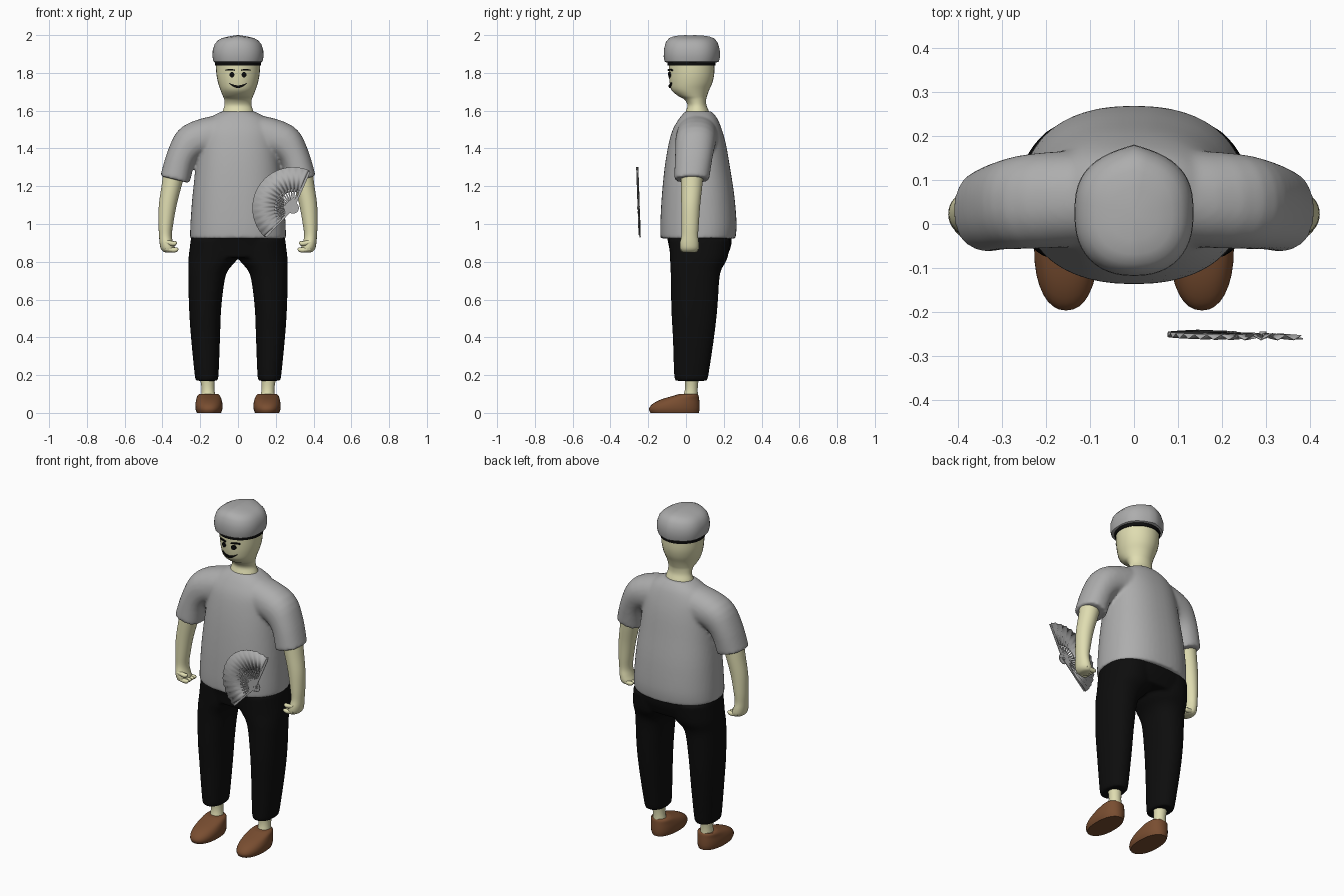
import bpy, bmesh, math
from mathutils import Matrix, Vector

if "Cube" in bpy.data.objects:
    bpy.data.objects.remove(bpy.data.objects["Cube"])


def mat(name, rgb):
    m = bpy.data.materials.new(name)
    m.diffuse_color = (*rgb, 1)
    m.use_nodes = True
    m.node_tree.nodes["Principled BSDF"].inputs["Base Color"].default_value = m.diffuse_color
    return m


GREY = mat("cloth grey", (0.42, 0.42, 0.42))
SKIN = mat("pale skin", (0.74, 0.72, 0.44))
BLACK = mat("black", (0.004, 0.004, 0.004))
BROWN = mat("shoe brown", (0.19, 0.075, 0.03))


def finish(name, bm, material, angle=40):
    bmesh.ops.recalc_face_normals(bm, faces=bm.faces[:])
    me = bpy.data.meshes.new(name)
    bm.to_mesh(me)
    bm.free()
    me.materials.append(material)
    ob = bpy.data.objects.new(name, me)
    bpy.context.collection.objects.link(ob)
    bpy.ops.object.select_all(action='DESELECT')
    ob.select_set(True)
    bpy.context.view_layer.objects.active = ob
    bpy.ops.object.shade_smooth_by_angle(angle=math.radians(angle))
    return ob


def catmull(keys, steps=4):
    """Smoothly interpolate ring tuples."""
    out = []
    for i in range(len(keys) - 1):
        p0, p1, p2, p3 = (keys[max(0, min(len(keys) - 1, j))] for j in range(i - 1, i + 3))
        for s in range(steps):
            t = s / steps
            out.append([b + 0.5 * t * (c - a + t * (2*a - 5*b + 4*c - d + t * (3*b - 3*c + d - a)))
                        for a, b, c, d in zip(p0, p1, p2, p3)])
    return out + [list(keys[-1])]


def bridge(bm, rings):
    for r, q in zip(rings, rings[1:]):
        n = len(r)
        for i in range(n):
            bm.faces.new((r[i], r[(i + 1) % n], q[(i + 1) % n], q[i]))
    bm.faces.new(rings[0])
    bm.faces.new(rings[-1])


def loft(bm, keys, side=1, e=2.0, n=32, steps=4):
    """Rings of (x, y, z, half width, half depth, tilt about y in degrees)."""
    rings = []
    for x, y, z, a, b, tilt in catmull(keys, steps):
        rot = Matrix.Rotation(math.radians(tilt * side), 3, 'Y')
        ring = []
        for i in range(n):
            c, s = math.cos(math.tau * i / n), math.sin(math.tau * i / n)
            p = Vector((a * math.copysign(abs(c) ** (2 / e), c), b * math.copysign(abs(s) ** (2 / e), s), 0))
            ring.append(bm.verts.new(rot @ p + Vector((x * side, y, z))))
        rings.append(ring)
    bridge(bm, rings)


def lv(z, y0, y1, rx, cx=0.0):
    """Level ring from its front and back limits."""
    return (cx, (y0 + y1) / 2, z, rx, (y1 - y0) / 2, 0)


def fuse(ob, iterations):
    m = ob.modifiers.new("fuse", 'REMESH')
    m.mode, m.voxel_size, m.use_smooth_shade = 'VOXEL', 0.009, True
    m = ob.modifiers.new("soften", 'SMOOTH')
    m.iterations, m.factor = iterations, 0.5


# Shirt: torso and two sleeves fused together
bm = bmesh.new()
loft(bm, [lv(.922, -.135, .262, .254), lv(1.0, -.136, .268, .252), lv(1.15, -.128, .256, .241),
          lv(1.3, -.113, .233, .223), lv(1.42, -.093, .212, .208), lv(1.5, -.07, .19, .195),
          lv(1.56, -.035, .165, .15), lv(1.597, -.003, .135, .085)], e=2.3, n=48)
for s in (1, -1):
    loft(bm, [(.08, .06, 1.465, .115, .11, 95), (.225, .052, 1.44, .103, .108, 133),
              (.297, .042, 1.36, .08, .1, 157), (.334, .03, 1.235, .08, .093, 166)], s, 2.2)
fuse(finish("shirt", bm, GREY), 8)

# Trousers: hips and two legs fused together
bm = bmesh.new()
loft(bm, [lv(.95, -.105, .24, .243), lv(.89, -.092, .24, .252), lv(.82, -.08, .215, .25)], e=2.4, n=48)
for s in (1, -1):
    loft(bm, [lv(.92, -.09, .235, .125, .125), lv(.82, -.085, .22, .13, .132), lv(.76, -.082, .188, .107, .156),
              lv(.7, -.08, .176, .096, .167), lv(.55, -.078, .166, .085, .174), lv(.4, -.07, .149, .077, .172),
              lv(.2, -.063, .119, .063, .166), lv(.17, -.056, .11, .056, .166)], s, 2.2)
fuse(finish("trousers", bm, BLACK), 6)

# Head and neck
bm = bmesh.new()
loft(bm, [lv(1.57, -.012, .13, .088), lv(1.6, .0, .12, .08), lv(1.63, .008, .108, .071),
          lv(1.66, -.01, .107, .073), lv(1.68, -.045, .112, .081), lv(1.71, -.077, .123, .093),
          lv(1.75, -.087, .14, .106), lv(1.8, -.09, .15, .115), lv(1.87, -.09, .15, .118)])
finish("head", bm, SKIN, 60)

# Hat band
bm = bmesh.new()
loft(bm, [lv(1.838, -.097, .155, .121), lv(1.87, -.1, .158, .125)], steps=1)
finish("hat_band", bm, BLACK)

# Cap: domed levels with a pointed back and a crease along the middle
bm = bmesh.new()
rings = []
for z, k in [(1.856, .9), (1.86, .96), (1.885, 1), (1.92, .99), (1.95, .92), (1.968, .8),
             (1.978, .64), (1.983, .4), (1.985, .12)]:
    ring = []
    for i in range(48):
        c, s = math.cos(math.tau * i / 48), math.sin(math.tau * i / 48)
        e = 3.0 if s > 0 else 2.3
        x = .135 * math.copysign(abs(c) ** (2 / e), c)
        point = 1 - abs(x) / .135
        y = .12 * s ** (2 / e) + .04 * point if s > 0 else -.138 * abs(s) ** (2 / e)
        lift = .015 * (1 - k * abs(x) / .135) * max(0, min(1, (z - 1.9) / .06))
        ring.append(bm.verts.new((x * k, .02 + y * k, z + lift)))
    rings.append(ring)
bridge(bm, rings)
finish("cap", bm, GREY, 50)

# Arms with curled fingers and thumb, ankles, shoes
for s, side in ((1, "left"), (-1, "right")):
    bm = bmesh.new()
    loft(bm, [(.335, .033, 1.28, .06, .06, 0), (.352, .03, 1.2, .053, .056, 0), (.372, .025, 1.1, .047, .05, 0),
              (.382, .022, 1.0, .039, .046, 0), (.384, .02, .94, .034, .044, 0), (.379, .018, .9, .036, .05, 0),
              (.371, .018, .87, .038, .05, 0), (.366, .018, .853, .028, .04, 0), (.364, .018, .848, .01, .02, 0)], s)
    fingers = [(y, .862, .315) for y in (-.018, .006, .03, .052)] + [(-.02, .896, .322)]
    for y, z, tip in fingers:
        loft(bm, [(.385, y, z + .008, .013, .013, -90), (.345, y, z, .013, .013, -90),
                  (tip + .008, y, z + .002, .011, .011, -90), (tip, y, z + .005, .003, .003, -90)], s, n=10, steps=3)
    finish(side + "_arm", bm, SKIN, 60)

    bm = bmesh.new()
    loft(bm, [lv(.2, -.01, .07, .042, .162), lv(.13, -.005, .062, .034, .159), lv(.07, -.02, .065, .04, .156)], s)
    finish(side + "_ankle", bm, SKIN)

    bm = bmesh.new()
    loft(bm, [lv(0, -.188, .068, .064, .154), lv(.02, -.196, .072, .071, .154), lv(.045, -.18, .072, .072, .154),
              lv(.07, -.135, .07, .067, .154), lv(.09, -.07, .067, .06, .155), lv(.1, -.035, .06, .05, .156)],
         s, 2.2, steps=3)
    finish(side + "_shoe", bm, BROWN, 50)


# Face details: thin plates following the front of the head
def face_y(x, z):
    t = (z - 1.735) / .065
    return .026 + .004 * t - (.111 + .009 * t) * math.sqrt(1 - (x / (.102 + .013 * t)) ** 2)


def face_plate(name, strip):
    """strip gives (x, upper z, lower z) columns."""
    bm = bmesh.new()
    cols = [[bm.verts.new((x, face_y(x, z) - .007, z)) for z in (hi, lo)] for x, hi, lo in strip]
    for a, b in zip(cols, cols[1:]):
        bm.faces.new((a[0], a[1], b[1], b[0]))
    ext = bmesh.ops.extrude_face_region(bm, geom=bm.faces[:], use_keep_orig=True)
    bmesh.ops.translate(bm, vec=(0, .009, 0), verts=[v for v in ext["geom"] if isinstance(v, bmesh.types.BMVert)])
    finish(name, bm, BLACK)


us = [i / 6 - 1 for i in range(13)]
face_plate("mouth", [(.047 * u, 1.748 - .014 * (1 - u * u), 1.744 - .024 * (1 - u * u)) for u in us])
for s, side in ((1, "left"), (-1, "right")):
    arc = [(math.cos(math.pi * i / 12), math.sin(math.pi * i / 12) + .02) for i in range(13)]
    face_plate(side + "_eye", [(s * .032 + .013 * c, 1.79 + .014 * h, 1.79 - .014 * h) for c, h in arc])
    brow = [(s * (.041 + .024 * u), 1.817 + .004 * (1 - u * u), 1.811 + .002 * (1 - u * u)) for u in us]
    face_plate(side + "_eyebrow", brow)

# Folding fan: pleated leaf, ribs and pivot pin
PX, PZ, FOLDS = .292, 1.085, 32


def fan_point(r, deg, dy=0.0, off=0.0):
    a = math.radians(deg)
    x = PX + r * math.cos(a) - off * math.sin(a)
    z = PZ + r * math.sin(a) + off * math.cos(a)
    return (x, -.252 - .035 * (z - 1.1) + dy, z)


bm = bmesh.new()
cols = []
for i in range(FOLDS + 1):
    deg, dy = 66 + 160 * i / FOLDS, .005 * (-1) ** i
    cols.append([bm.verts.new(fan_point(r, deg, dy)) for r in (.085, .216)])
for a, b in zip(cols, cols[1:]):
    bm.faces.new((a[0], a[1], b[1], b[0]))
leaf = finish("fan_leaf", bm, GREY, 20)
leaf.modifiers.new("thickness", 'SOLIDIFY').thickness = .002

bm = bmesh.new()
for i in range(0, FOLDS + 1, 2):
    deg = 66 + 160 * i / FOLDS
    dy = .004 * (i / FOLDS - .5)
    w = .006 if i in (0, FOLDS) else .0035
    reach = .21 if i in (0, FOLDS) else .1
    ends = [[bm.verts.new(fan_point(r, deg, dy + d, o)) for d, o in ((-.002, -w), (-.002, w), (.002, w), (.002, -w))]
            for r in (-.03, reach)]
    bridge(bm, ends)
finish("fan_ribs", bm, GREY, 20)

bm = bmesh.new()
bmesh.ops.create_cone(bm, cap_ends=True, segments=16, radius1=.008, radius2=.008, depth=.016,
                      matrix=Matrix.Translation(fan_point(0, 0)) @ Matrix.Rotation(math.pi / 2, 4, 'X'))
finish("fan_pin", bm, GREY)
